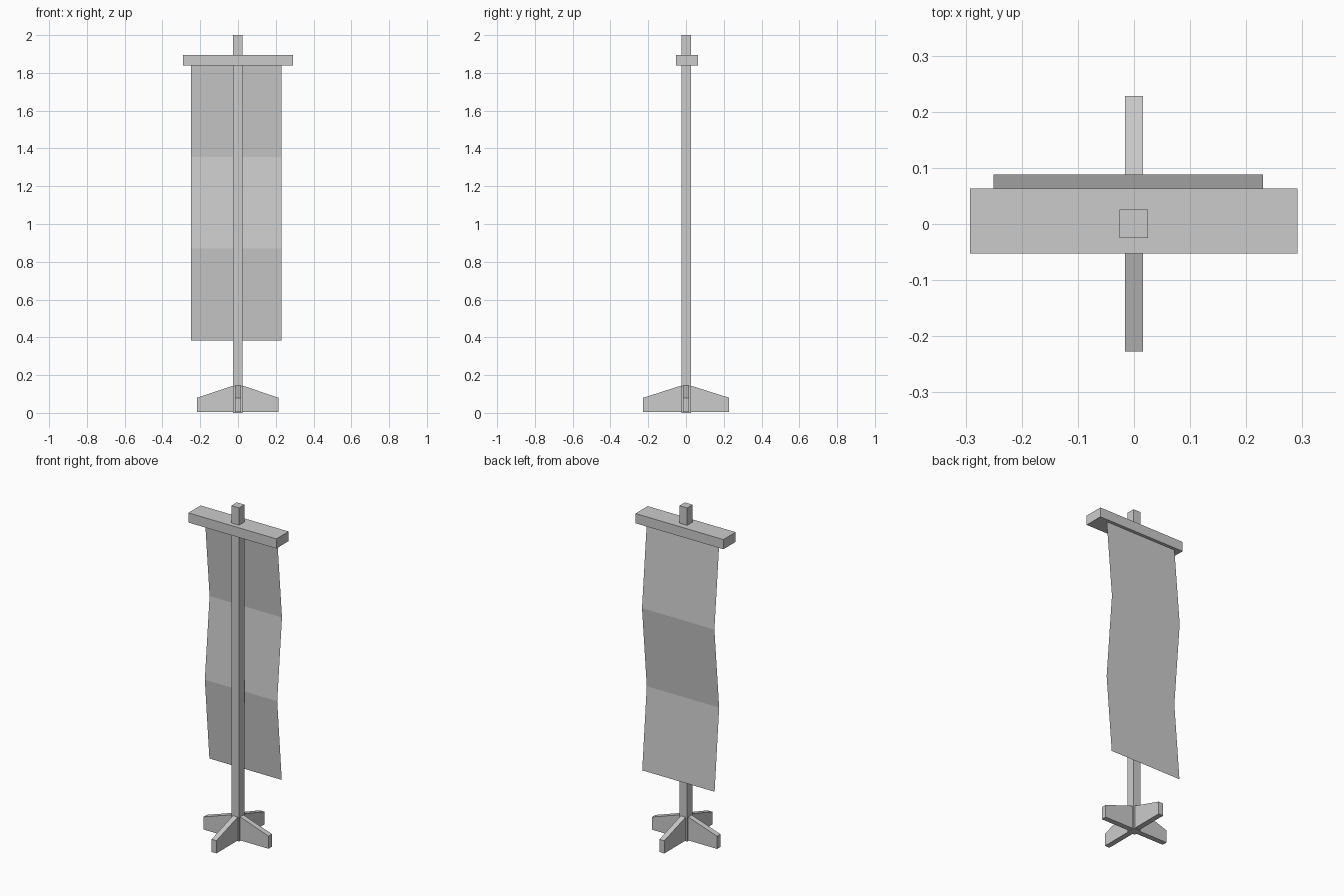
import bpy
import bmesh
import math
from mathutils import Matrix

if "Cube" in bpy.data.objects:
    bpy.data.objects.remove(bpy.data.objects["Cube"], do_unlink=True)

# One plain grey for every part
grey = bpy.data.materials.new("plain_grey")
grey.use_nodes = True
GREY = (0.6, 0.6, 0.6, 1)
grey.diffuse_color = GREY
grey.node_tree.nodes["Principled BSDF"].inputs["Base Color"].default_value = GREY


def finish(name, bm):
    mesh = bpy.data.meshes.new(name)
    bm.to_mesh(mesh)
    bm.free()
    mesh.materials.append(grey)
    obj = bpy.data.objects.new(name, mesh)
    bpy.context.collection.objects.link(obj)
    return obj


def box(name, low, high):
    bm = bmesh.new()
    bmesh.ops.create_cube(bm, size=1)
    for v in bm.verts:
        v.co = [h if c > 0 else l for c, l, h in zip(v.co, low, high)]
    return finish(name, bm)


def extruded(name, profile, axis_offset, closed):
    """Sweep a profile along a straight offset, as a solid or an open sheet."""
    bm = bmesh.new()
    verts = [bm.verts.new(p) for p in profile]
    if closed:
        geom = [bm.faces.new(verts)]
    else:
        geom = [bm.edges.new(pair) for pair in zip(verts, verts[1:])]
    result = bmesh.ops.extrude_face_region(bm, geom=geom, use_keep_orig=True) if closed \
        else bmesh.ops.extrude_edge_only(bm, edges=geom)
    moved = [g for g in result["geom"] if isinstance(g, bmesh.types.BMVert)]
    bmesh.ops.translate(bm, verts=moved, vec=axis_offset)
    bmesh.ops.recalc_face_normals(bm, faces=bm.faces)
    return finish(name, bm)


# Upright pole and crossbar
box("pole", (-0.026, -0.025, 0), (0.025, 0.026, 2))
box("crossbar", (-0.292, -0.053, 1.838), (0.291, 0.063, 1.896))

# Cloth: a thin sheet folded in a shallow zigzag behind the pole
folds = [(0.043, 1.845), (0.088, 1.355), (0.043, 0.87), (0.086, 0.382)]
extruded("banner", [(-0.25, y, z) for y, z in folds], (0.48, 0, 0), False)

# Four tapered feet around the pole
feet = [("left", 0, 0.214), ("back", 90, 0.228), ("right", 180, 0.217), ("front", 270, 0.227)]
for side, angle, reach in feet:
    profile = [(0.02, 0.004), (reach, 0.004), (reach, 0.08), (0.02, 0.146)]
    foot = extruded(side + "_foot", [(x, -0.016, z) for x, z in profile], (0, 0.032, 0), True)
    foot.data.transform(Matrix.Rotation(math.radians(angle), 4, "Z"))
